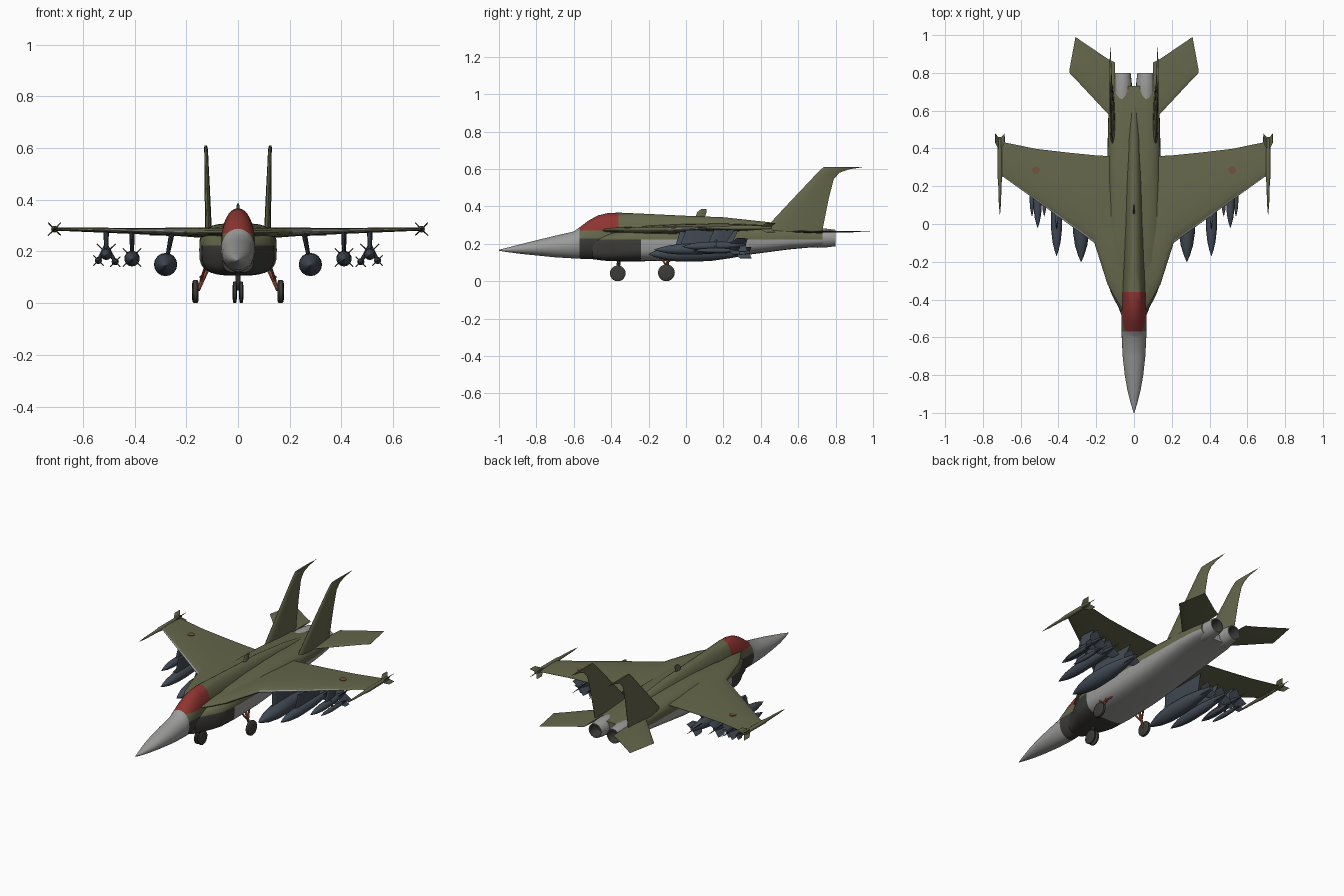
import bpy, bmesh, math
from mathutils import Vector

cube = bpy.data.objects.get("Cube")
if cube:
    bpy.data.objects.remove(cube, do_unlink=True)


def material(name, rgb):
    m = bpy.data.materials.new(name)
    m.use_nodes = True
    m.diffuse_color = (*rgb, 1)
    m.node_tree.nodes["Principled BSDF"].inputs["Base Color"].default_value = (*rgb, 1)
    return m


OLIVE = material("olive green", (0.13, 0.135, 0.07))
GREY = material("light grey", (0.33, 0.33, 0.325))
RED = material("canopy red", (0.27, 0.035, 0.03))
DARK = material("charcoal", (0.045, 0.044, 0.04))
BLUE = material("blue grey", (0.055, 0.07, 0.09))
RUST = material("rust orange", (0.33, 0.09, 0.05))
BROWN = material("faded marking", (0.17, 0.085, 0.045))
SIDES = (("left", 1), ("right", -1))
parts = []


def loft(name, rings, mats, rule=None, cuts=()):
    """Skin closed rings, slice along colour borders, then colour faces."""
    bm = bmesh.new()
    rows = [[bm.verts.new(p) for p in ring] for ring in rings]
    n = len(rows[0])
    for a, b in zip(rows, rows[1:]):
        for i in range(n):
            j = (i + 1) % n
            bm.faces.new((a[i], a[j], b[j], b[i]))
    bm.faces.new(rows[0])
    bm.faces.new(rows[-1])
    for axis, value in cuts:
        normal = Vector((0, 0, 0))
        normal[axis] = 1
        bmesh.ops.bisect_plane(bm, geom=bm.verts[:] + bm.edges[:] + bm.faces[:],
                               plane_co=normal * value, plane_no=normal)
    bmesh.ops.recalc_face_normals(bm, faces=bm.faces[:])
    if rule:
        for f in bm.faces:
            f.material_index = mats.index(rule(f.calc_center_median()))
    mesh = bpy.data.meshes.new(name)
    bm.to_mesh(mesh)
    bm.free()
    for m in mats:
        mesh.materials.append(m)
    ob = bpy.data.objects.new(name, mesh)
    bpy.context.collection.objects.link(ob)
    parts.append(ob)
    return ob


def section(y, w, low, high, power, n=32):
    """Rounded cross-section across the fuselage."""
    ring = []
    for i in range(n):
        c, s = math.cos(math.tau * i / n), math.sin(math.tau * i / n)
        x = w * math.copysign(abs(c) ** power, c)
        z = (low + high) / 2 + (high - low) / 2 * math.copysign(abs(s) ** power, s)
        ring.append((x, y, z))
    return ring


def spindle(name, start, end, profile, mat, n=16, mats=None, rule=None):
    """Round part between two points; profile holds (fraction, radius)."""
    start, end = Vector(start), Vector(end)
    turn = (end - start).to_track_quat("Z", "Y")
    rings = [[start.lerp(end, t) + turn @ Vector((r * math.cos(math.tau * i / n),
              r * math.sin(math.tau * i / n), 0)) for i in range(n)] for t, r in profile]
    return loft(name, rings, mats or [mat], rule)


FOIL = ((0, 0.05), (0.025, 0.4), (0.12, 0.8), (0.35, 1), (0.7, 0.65), (1, 0.06))


def panel(name, ribs, origin, angle, side, mats, rule=None):
    """Aerofoil surface; each rib is (span, front, rear, offset, thickness)."""
    ox, oz = origin
    c, s = math.cos(math.radians(angle)), math.sin(math.radians(angle))
    rings = []
    for span, front, rear, off, thick in ribs:
        outline = [(t, h) for t, h in FOIL] + [(t, -h) for t, h in reversed(FOIL)]
        ring = []
        for t, h in outline:
            d = off + h * thick / 2
            ring.append((side * (ox + span * c - d * s), front + t * (rear - front),
                         oz + span * s + d * c))
        rings.append(ring)
    return loft(name, rings, mats, rule)


# Nose, cockpit and spine
def spine_colour(p):
    if p.y < -0.57:
        return GREY
    if p.z > 0.272 and p.y < -0.36:
        return RED
    if p.z < 0.228:
        return DARK if p.y < -0.24 else GREY
    return OLIVE


SPINE = ((-1, .002, .163, .168), (-.95, .017, .155, .181), (-.88, .035, .146, .199),
         (-.8, .049, .138, .219), (-.7, .06, .128, .243), (-.6, .065, .122, .266),
         (-.56, .066, .12, .295), (-.52, .066, .119, .325), (-.47, .066, .118, .352),
         (-.42, .065, .118, .364), (-.36, .064, .118, .367), (-.25, .06, .12, .362),
         (0, .054, .13, .35), (.2, .05, .14, .342), (.45, .04, .16, .315), (.7, .02, .2, .272))
loft("nose_and_spine", [section(*s, 1) for s in SPINE], [OLIVE, GREY, RED, DARK],
     spine_colour, ((1, -.57), (2, .272), (1, -.36), (2, .228), (1, -.24)))


# Wide body with side intakes
def body_colour(p):
    if p.z < 0.222:
        return DARK if p.y < -0.24 else GREY
    return OLIVE


BODY = ((-.5, .06, .118, .235), (-.44, .083, .11, .25), (-.38, .115, .107, .265),
        (-.32, .138, .106, .28), (-.2, .15, .107, .298), (0, .15, .11, .307),
        (.2, .146, .125, .309), (.36, .141, .145, .304), (.55, .137, .17, .29),
        (.66, .13, .18, .28), (.73, .118, .186, .272))
loft("main_body", [section(*s, .62) for s in BODY], [OLIVE, GREY, DARK],
     body_colour, ((2, .222), (1, -.24)))

# Blade antenna on the spine
panel("spine_antenna", ((0, .05, .1, 0, .012), (.03, .06, .11, 0, .012), (.045, .08, .11, 0, .008)),
      (0, .34), 90, 1, [OLIVE])

# Nose gear: strut, axle and twin wheels
WHEEL = ((0, .6), (.08, .9), (.25, 1), (.75, 1), (.92, .9), (1, .6))


def wheel(name, x, y, z, width, radius):
    spindle(name, (x - width / 2, y, z), (x + width / 2, y, z),
            [(t, r * radius) for t, r in WHEEL], DARK, 20)


ROD = ((0, 1), (1, 1))


def rod(name, start, end, radius, mat):
    spindle(name, start, end, [(t, radius * r) for t, r in ROD], mat, 8)


rod("nose_gear_strut", (0, -.365, .05), (0, -.355, .15), .01, DARK)
for label, s in SIDES:
    wheel(label + "_nose_wheel", s * .0125, -.365, .042, .016, .042)

for label, s in SIDES:
    # Wing with leading-edge extension and pale leading edge
    def wing_colour(p, s=s):
        along = -.1 + (abs(p.x) - .21) * .73
        return GREY if abs(p.x) > .21 and p.y < along + .012 else OLIVE

    panel(label + "_wing", ((.05, -.47, .36, .272, .04), (.1, -.39, .36, .272, .04),
          (.14, -.32, .36, .273, .04), (.175, -.21, .362, .274, .038),
          (.21, -.1, .364, .275, .034), (.35, .002, .378, .278, .026),
          (.52, .126, .398, .282, .019), (.7, .255, .435, .286, .012)),
          (0, 0), 0, s, [OLIVE, GREY], wing_colour)
    spindle(label + "_wing_marking", (s * .52, .285, .286), (s * .52, .285, .293),
            ((0, .02), (1, .02)), BROWN)

    # Wing tip rail with small fins
    spindle(label + "_tip_rail", (s * .71, .05, .285), (s * .71, .46, .287),
            ((0, .001), (.15, .006), (.4, .009), (.5, .013), (.95, .012), (1, .006)), OLIVE, 10)
    for k in range(4):
        panel(f"{label}_tip_rail_fin_{k + 1}", ((0, .38, .45, 0, .006), (.035, .43, .48, 0, .004)),
              (.71, .286), 45 + 90 * k, s, [OLIVE])

    # Tail surfaces
    panel(label + "_vertical_fin", ((0, .4, .725, .003, .032), (.05, .44, .735, 0, .026),
          (.2, .58, .765, -.004, .02), (.295, .67, .79, -.007, .016), (.33, .703, .82, -.008, .015),
          (.348, .722, .87, -.009, .014), (.36, .735, .945, -.01, .01)), (.115, .25), 90, s, [OLIVE])
    panel(label + "_tailplane", ((.1, .54, .855, 0, .014), (.14, .585, .875, 0, .013),
          (.31, .767, .99, 0, .008), (.342, .8, .815, 0, .006)), (0, .265), 0, s, [OLIVE])

    # Engine nozzle with dark bore
    def nozzle_colour(p, s=s):
        return DARK if math.hypot(p.x - s * .062, p.z - .231) < .039 else GREY

    spindle(label + "_nozzle", (s * .062, .64, .231), (s * .062, .8, .231),
            ((0, .045), (.4, .052), (.7, .05), (1, .044), (1, .039), (.6, .03)),
            GREY, 20, [GREY, DARK], nozzle_colour)

    # Main gear: wheel, leg and brace
    wheel(label + "_main_wheel", s * .165, -.105, .045, .026, .045)
    rod(label + "_main_leg", (s * .155, -.105, .05), (s * .105, -.09, .16), .008, RUST)
    rod(label + "_main_brace", (s * .145, -.105, .1), (s * .1, -.03, .14), .005, RUST)
    rod(label + "_main_upper_brace", (s * .145, -.105, .085), (s * .12, -.16, .16), .005, RUST)

    # Underwing stores: body, tail fins and pylon
    for store, x, z, front, rear, radius, tail in (("fuel_tank", .28, .145, -.2, .34, .045, .02),
                                                   ("inner_bomb", .41, .168, -.17, .31, .03, .035),
                                                   ("outer_bomb", .51, .185, -.02, .32, .022, .04)):
        name = f"{label}_{store}"
        spindle(name, (s * x, front, z), (s * x, rear, z + .01),
                [(t, radius * r) for t, r in ((0, .03), (.06, .35), (.16, .72), (.3, .97), (.42, 1),
                                              (.62, .95), (.82, .65), (1, .25))], BLUE)
        for k in range(4):
            panel(f"{name}_fin_{k + 1}", ((.005, rear - .1, rear, 0, .006),
                  (radius * .5 + tail, rear - .05, rear + .01, 0, .004)),
                  (x, z + .008), 45 + 90 * k, s, [BLUE])
        lean = .025 if store == "fuel_tank" else 0
        panel(name + "_pylon", ((0, front + .13, rear - .12, 0, .012),
              (.275 - z, front + .17, rear - .06, lean, .022)), (x, z), 90, s, [BLUE])

    # Slim side bombs on the outer pylon
    for k, (x, z) in enumerate(((.475, .16), (.54, .165))):
        name = f"{label}_slim_bomb_{k + 1}"
        spindle(name, (s * x, .04, z), (s * x, .28, z),
                ((0, .001), (.15, .009), (.4, .014), (.7, .012), (1, .005)), BLUE, 10)
        rod(name + "_rack", (s * x, .16, z), (s * .51, .16, .225), .007, BLUE)
        for j in range(4):
            panel(f"{name}_fin_{j + 1}", ((0, .22, .28, 0, .005), (.028, .25, .29, 0, .004)),
                  (x, z), 45 + 90 * j, s, [BLUE])

# Smooth curved skins while keeping crisp edges
bpy.ops.object.select_all(action="DESELECT")
for ob in parts:
    ob.select_set(True)
bpy.context.view_layer.objects.active = parts[0]
bpy.ops.object.shade_smooth_by_angle(angle=math.radians(40))
